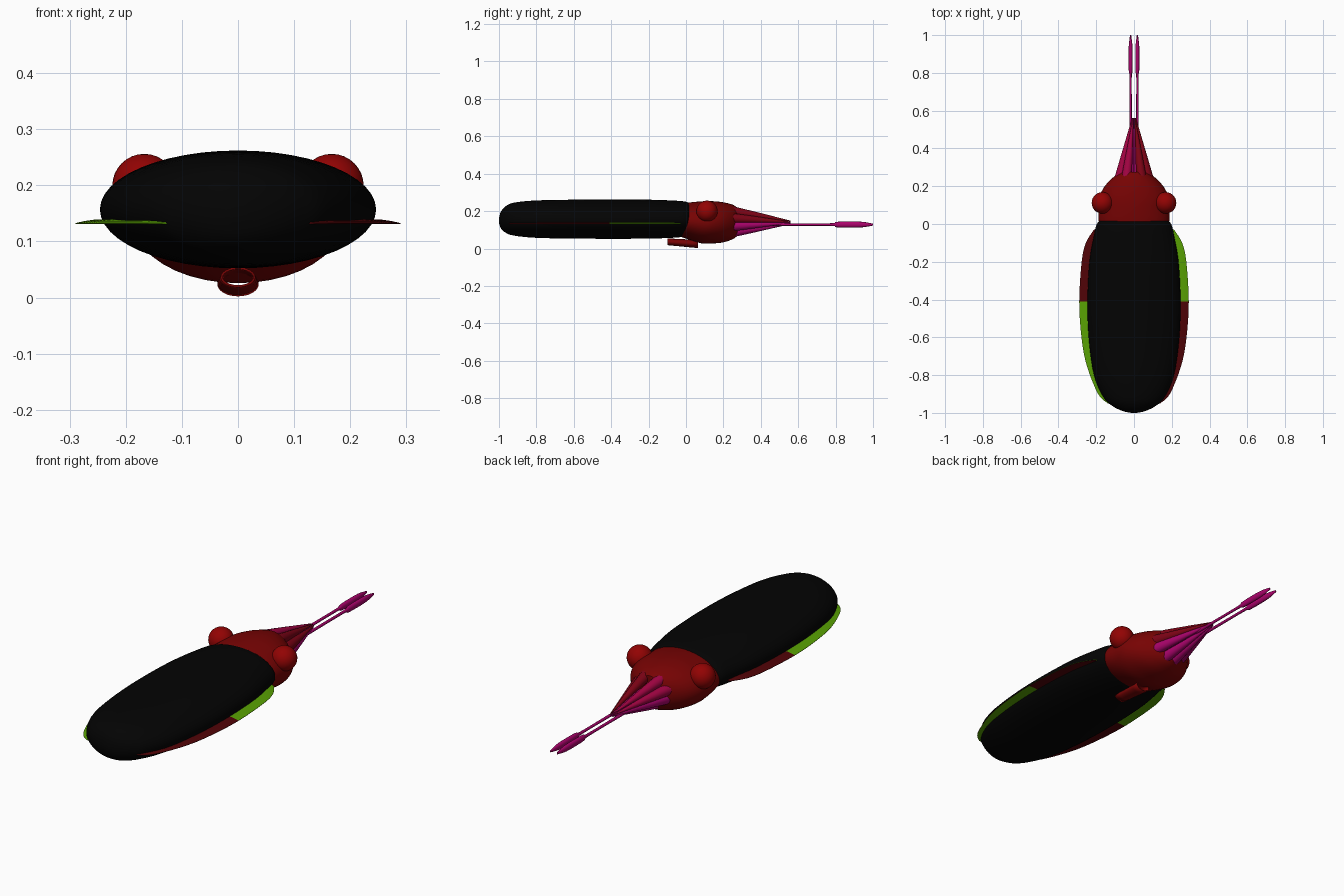
import bpy, bmesh, math
from mathutils import Vector

cube = bpy.data.objects.get("Cube")
if cube:
    bpy.data.objects.remove(cube, do_unlink=True)


def material(name, rgb):
    m = bpy.data.materials.new(name)
    m.use_nodes = True
    m.diffuse_color = (*rgb, 1)
    m.node_tree.nodes["Principled BSDF"].inputs["Base Color"].default_value = (*rgb, 1)
    return m


black = material("mantle black", (.001, .001, .001))
red = material("head red", (.185, .001, .001))
bright = material("eye red", (.29, .001, .001))
maroon = material("fin maroon", (.08, .001, .002))
green = material("fin green", (.1, .36, .001))
magenta = material("arm magenta", (.41, .001, .15))
crimson = material("arm crimson", (.36, .001, .055))
arm_red = material("arm red", (.21, .001, .008))


def finish(name, bm, mats, angle=50):
    bmesh.ops.recalc_face_normals(bm, faces=bm.faces)
    me = bpy.data.meshes.new(name)
    bm.to_mesh(me)
    bm.free()
    for m in mats:
        me.materials.append(m)
    ob = bpy.data.objects.new(name, me)
    bpy.context.collection.objects.link(ob)
    bpy.ops.object.select_all(action='DESELECT')
    ob.select_set(True)
    bpy.context.view_layer.objects.active = ob
    bpy.ops.object.shade_smooth_by_angle(angle=math.radians(angle))
    return ob


def smooth_path(points, steps):
    """Catmull-Rom samples through the given control rows."""
    pts = [Vector(p) for p in points]
    out = []
    for i in range(len(pts) - 1):
        a, b, c, d = pts[max(i - 1, 0)], pts[i], pts[i + 1], pts[min(i + 2, len(pts) - 1)]
        for s in range(steps):
            t = s / steps
            out.append(b + .5 * t * (c - a + t * (2 * a - 5 * b + 4 * c - d
                                                  + t * (3 * (b - c) + d - a))))
    return out + [pts[-1]]


def loft(name, rows, mat, sides=32, x=None, steps=4, caps=True):
    """Elliptical rings along y; each row is y, centre z, half width, half height."""
    bm = bmesh.new()
    rings = []
    for y, z, rx, rz in smooth_path(rows, steps):
        cx = x(y) if x else 0
        rings.append([bm.verts.new((cx + rx * math.cos(math.tau * k / sides), y,
                                    z + rz * math.sin(math.tau * k / sides)))
                      for k in range(sides)])
    for a, b in zip(rings, rings[1:]):
        for k in range(sides):
            j = (k + 1) % sides
            bm.faces.new((a[k], a[j], b[j], b[k]))
    if caps:
        bm.faces.new(rings[0])
        bm.faces.new(rings[-1])
    return finish(name, bm, [mat])


# Body
loft("mantle", [(-1, .15, .015, .012), (-.99, .152, .06, .044), (-.965, .155, .112, .07),
                (-.92, .157, .16, .088), (-.8, .157, .212, .1), (-.6, .157, .24, .104),
                (-.4, .157, .246, .105), (-.2, .157, .236, .104), (-.06, .157, .212, .099),
                (0, .158, .197, .092), (.022, .159, .172, .08)], black, 48)
loft("head", [(-.06, .15, .15, .075), (0, .148, .184, .095), (.08, .14, .188, .112),
              (.14, .14, .184, .113), (.2, .14, .155, .107), (.25, .142, .107, .092),
              (.275, .143, .07, .075)], red, 40)

# Siphon: a thin, flattened, tilted tube under the head
siphon = loft("siphon", [(-.1, .036, .031, .018), (.065, .024, .037, .022)], red, 24, caps=False)
wall = siphon.modifiers.new("wall", 'SOLIDIFY')
wall.thickness = .004
wall.offset = -1

# Eyes
for side, label in ((1, "left"), (-1, "right")):
    bm = bmesh.new()
    bmesh.ops.create_uvsphere(bm, u_segments=28, v_segments=16, radius=.057)
    bmesh.ops.translate(bm, verts=bm.verts, vec=(side * .167, .112, .199))
    finish(label + "_eye", bm, [bright])

# Fins: domed plates, two colours along their length, swapped on the underside
edge = smooth_path([(-.95, .138, 0), (-.9, .19, 0), (-.75, .25, 0), (-.6, .278, 0),
                    (-.41, .29, 0), (-.2, .277, 0), (-.1, .255, 0), (-.03, .212, 0)], 4)
for side, label in ((1, "left"), (-1, "right")):
    bm = bmesh.new()
    rows = []
    for y, x, _ in edge:
        inner = max(x - .1, .09)
        section = ((inner, .131), (x, .131), (x, .1325), (x - .015, .136),
                   (x - .035, .139), (inner, .139))
        rows.append([bm.verts.new((side * px, y, pz)) for px, pz in section])
    for a, b in zip(rows, rows[1:]):
        for k in range(6):
            j = (k + 1) % 6
            bm.faces.new((a[k], a[j], b[j], b[k]))
    bm.faces.new(rows[0])
    bm.faces.new(rows[-1])
    bmesh.ops.recalc_face_normals(bm, faces=bm.faces)
    for f in bm.faces:
        fore = f.calc_center_median().y > -.41
        below = f.normal.z < -.5
        f.material_index = int((fore == (side > 0)) != below)
    finish(label + "_fin", bm, [maroon, green], 30)

# Eight arms converging in front of the head
for side, label in ((1, "left"), (-1, "right")):
    for i, degrees in enumerate((60, 15, -25, -72)):
        a = math.radians(degrees)
        cx, cz = side * math.cos(a), math.sin(a)
        mat = magenta if cz < 0 else (arm_red if side > 0 else crimson)
        loft("%s_arm_%d" % (label, i + 1),
             [(.23, .145 + .06 * cz, .027, .027), (.28, .145 + .056 * cz, .025, .025),
              (.56, .14 + .008 * cz, .002, .002)], mat, 12,
             x=lambda y, cx=cx: cx * (.009 + .066 * (.56 - y) / .3))

# Two long feeding tentacles with clubs
for side, label in ((1, "left"), (-1, "right")):
    loft(label + "_tentacle",
         [(.25, .128, .008, .008), (.5, .128, .007, .007), (.77, .128, .006, .007),
          (.8, .128, .009, .014), (.85, .128, .011, .016), (.94, .128, .01, .015),
          (1, .128, .003, .005)], magenta, 12, x=lambda y, s=side: s * .018)
